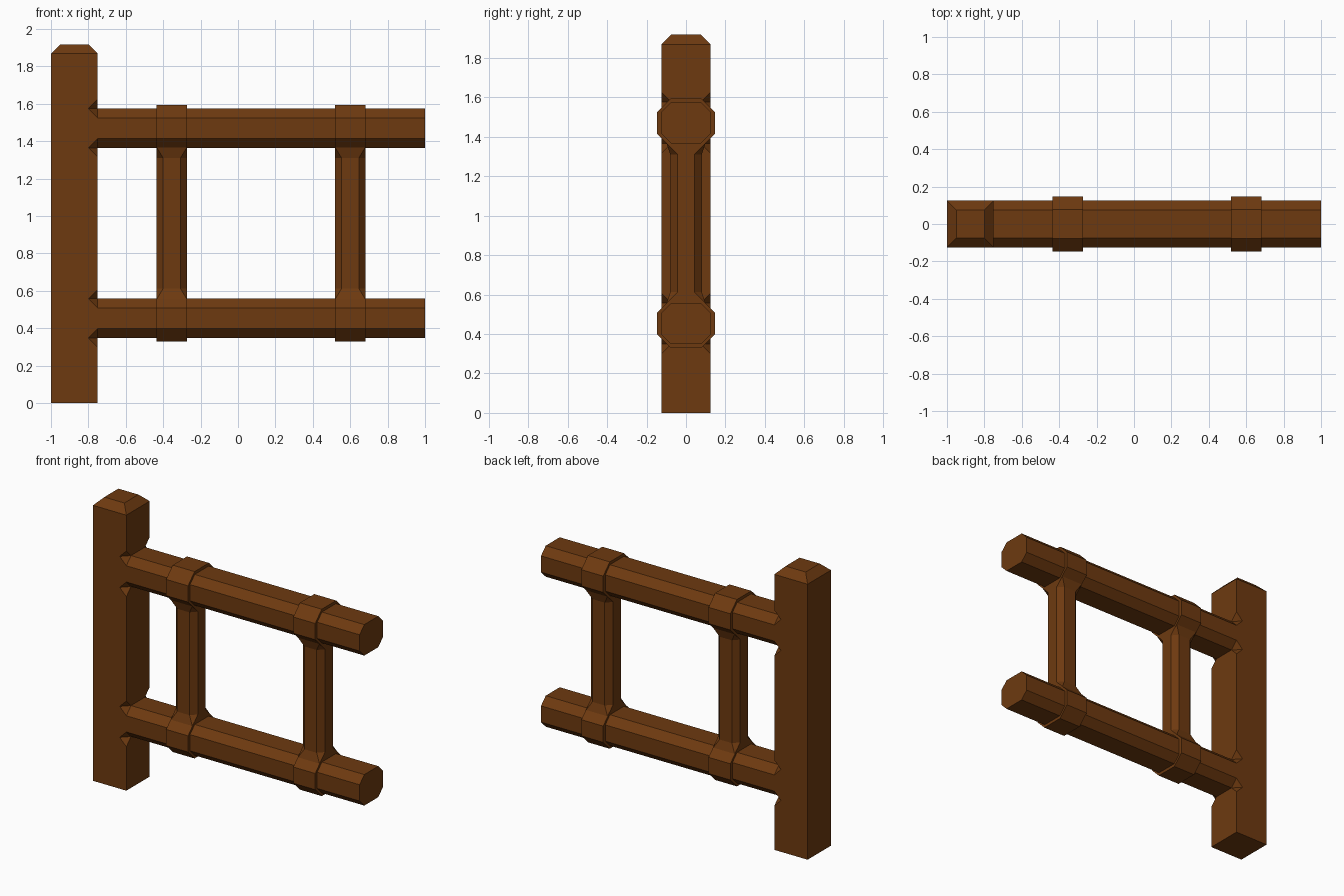
import bpy, bmesh

if "Cube" in bpy.data.objects:
    bpy.data.objects.remove(bpy.data.objects["Cube"])

wood = bpy.data.materials.new("brown_wood")
wood.diffuse_color = (0.155, 0.042, 0.005, 1)
wood.use_nodes = True
wood.node_tree.nodes["Principled BSDF"].inputs["Base Color"].default_value = wood.diffuse_color


def finish(name, bm):
    bmesh.ops.remove_doubles(bm, verts=bm.verts, dist=1e-5)
    bmesh.ops.recalc_face_normals(bm, faces=bm.faces)
    mesh = bpy.data.meshes.new(name)
    bm.to_mesh(mesh)
    bm.free()
    mesh.materials.append(wood)
    obj = bpy.data.objects.new(name, mesh)
    bpy.context.collection.objects.link(obj)
    return obj


def loft(name, rings, cap_start=True, cap_end=True):
    bm = bmesh.new()
    vs = [[bm.verts.new(p) for p in r] for r in rings]
    n = len(vs[0])
    # caps are dissolved-safe: rings used with caps have distinct points
    if cap_start:
        bm.faces.new(vs[0])
    if cap_end:
        bm.faces.new(vs[-1])
    for a, b in zip(vs, vs[1:]):
        for i in range(n):
            j = (i + 1) % n
            bm.faces.new((a[i], a[j], b[j], b[i]))
    return finish(name, bm)


def octagon(a, b, fa, fb):
    """Half sizes a, b and half lengths of the flat sides fa, fb."""
    return [(fa, -b), (a, -fb), (a, fb), (fa, b),
            (-fa, b), (-a, fb), (-a, -fb), (-fa, -b)]


RAILS = {"lower_rail": 0.453, "upper_rail": 1.47}
BARS = {"left_bar": -0.354, "right_bar": 0.60}
HW = 0.082

# Post with chamfered top
def square(h, z):
    return [(-0.875 + sx * h, sy * h, z)
            for sx, sy in ((-1, -1), (1, -1), (1, 1), (-1, 1))]

post = loft("post", [square(0.125, 0), square(0.125, 1.868), square(0.075, 1.918)])

# Diamond notches on the post corners beside each rail
bm = bmesh.new()
R = 0.05
for z in RAILS.values():
    for dz in (-0.105, 0.105):
        for y in (-0.125, 0.125):
            c = (-0.75, y, z + dz)
            mid = [bm.verts.new((c[0] + dx * R, c[1] + dy * R, c[2]))
                   for dx, dy in ((1, 0), (0, 1), (-1, 0), (0, -1))]
            for s in (-1, 1):
                tip = bm.verts.new((c[0], c[1], c[2] + s * R))
                for i in range(4):
                    f = (mid[i], mid[(i + 1) % 4], tip)
                    bm.faces.new(f if s > 0 else f[::-1])
cutter = finish("notch_cutter", bm)
cutter.hide_render = True
cutter.hide_viewport = True
mod = post.modifiers.new("notches", "BOOLEAN")
mod.operation = "DIFFERENCE"
mod.solver = "EXACT"
mod.object = cutter

# Octagonal rails with raised bands
thin = octagon(0.125, 0.105, 0.075, 0.055)
thick = octagon(0.147, 0.125, 0.077, 0.055)
for name, zc in RAILS.items():
    sections = [(-0.75, thin)]
    for x in BARS.values():
        sections += [(x - HW, thin), (x - HW, thick), (x + HW, thick), (x + HW, thin)]
    sections.append((1.0, thin))
    loft(name, [[(x, y, zc + z) for y, z in prof] for x, prof in sections],
         cap_start=False)

# Octagonal upright bars flaring to meet the bands
bar = octagon(HW, 0.08, 0.046, 0.042)
flare = octagon(HW, 0.1, HW, 0.1)
for name, xc in BARS.items():
    rings = [(0.553, flare), (0.613, bar), (1.31, bar), (1.37, flare)]
    loft(name, [[(xc + x, y, z) for x, y in prof] for z, prof in rings],
         cap_start=False, cap_end=False)
